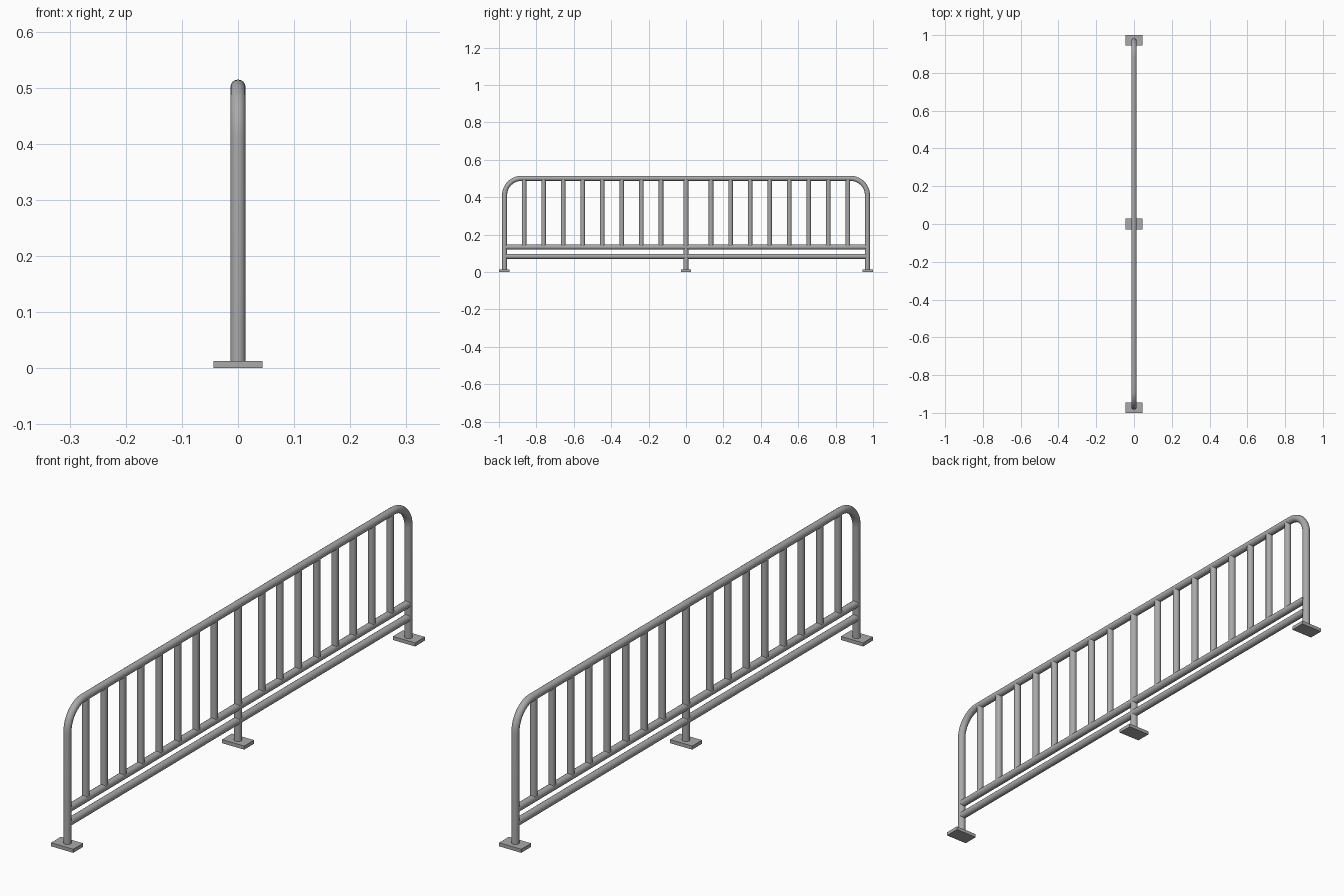
import bpy
import math
from mathutils import Vector

cube = bpy.data.objects.get("Cube")
if cube:
    bpy.data.objects.remove(cube, do_unlink=True)

RADIUS = 0.0135     # tube radius
END = 0.97          # post centre line
TOP = 0.501         # top rail centre line
BEND = 0.09         # corner bend radius
PLATE = 0.013       # foot plate thickness
UPPER, LOWER = 0.134, 0.084

steel = bpy.data.materials.new("grey steel")
steel.use_nodes = True
colour = (0.4, 0.4, 0.4, 1)
steel.diffuse_color = colour
steel.node_tree.nodes["Principled BSDF"].inputs["Base Color"].default_value = colour


def finish(obj, name):
    obj.name = name
    obj.data.name = name
    obj.data.materials.clear()
    obj.data.materials.append(steel)


def tube(name, start, end, radius=RADIUS):
    """Round bar between two points."""
    start, end = Vector(start), Vector(end)
    axis = end - start
    bpy.ops.mesh.primitive_cylinder_add(
        vertices=16, radius=radius, depth=axis.length, location=(start + end) / 2,
        rotation=axis.to_track_quat("Z", "Y").to_euler())
    bpy.ops.object.shade_smooth_by_angle(angle=math.radians(40))
    finish(bpy.context.object, name)


# Bent outer frame: two end posts and the top rail in one tube
path = [(-END, 0.005)]
for side in (-1, 1):
    for i in range(11):
        a = math.radians(9 * i)
        if side == 1:
            a = math.pi / 2 - a
        path.append((side * (END - BEND + BEND * math.cos(a)),
                     TOP - BEND + BEND * math.sin(a)))
path.append((END, 0.005))

curve = bpy.data.curves.new("outer_frame", "CURVE")
curve.dimensions = "3D"
curve.bevel_depth = RADIUS
curve.bevel_resolution = 6
curve.use_fill_caps = True
spline = curve.splines.new("POLY")
spline.points.add(len(path) - 1)
for point, (y, z) in zip(spline.points, path):
    point.co = (0, y, z, 1)
frame = bpy.data.objects.new("outer_frame", curve)
bpy.context.collection.objects.link(frame)
bpy.ops.object.select_all(action="DESELECT")
frame.select_set(True)
bpy.context.view_layer.objects.active = frame
bpy.ops.object.convert(target="MESH")
frame = bpy.context.object
bpy.ops.object.shade_smooth_by_angle(angle=math.radians(40))
finish(frame, "outer_frame")

# Two long rails near the ground
tube("upper_rail", (0, -0.965, UPPER), (0, 0.965, UPPER))
tube("lower_rail", (0, -0.965, LOWER), (0, 0.965, LOWER))

# Middle post and the upright bars either side of it
tube("middle_post", (0, 0, 0.005), (0, 0, TOP))
for side, label in ((-1, "front"), (1, "back")):
    for i in range(8):
        y = side * (0.134 + 0.1045 * i)
        tube(f"{label}_bar_{i + 1}", (0, y, UPPER), (0, y, TOP), 0.0125)

# Foot plates
for name, y in (("front_foot", -0.972), ("middle_foot", 0), ("back_foot", 0.972)):
    bpy.ops.mesh.primitive_cube_add(size=1, location=(0, y, PLATE / 2))
    foot = bpy.context.object
    foot.scale = (0.088, 0.056, PLATE)
    bpy.ops.object.transform_apply(location=False, rotation=False, scale=True)
    finish(foot, name)
